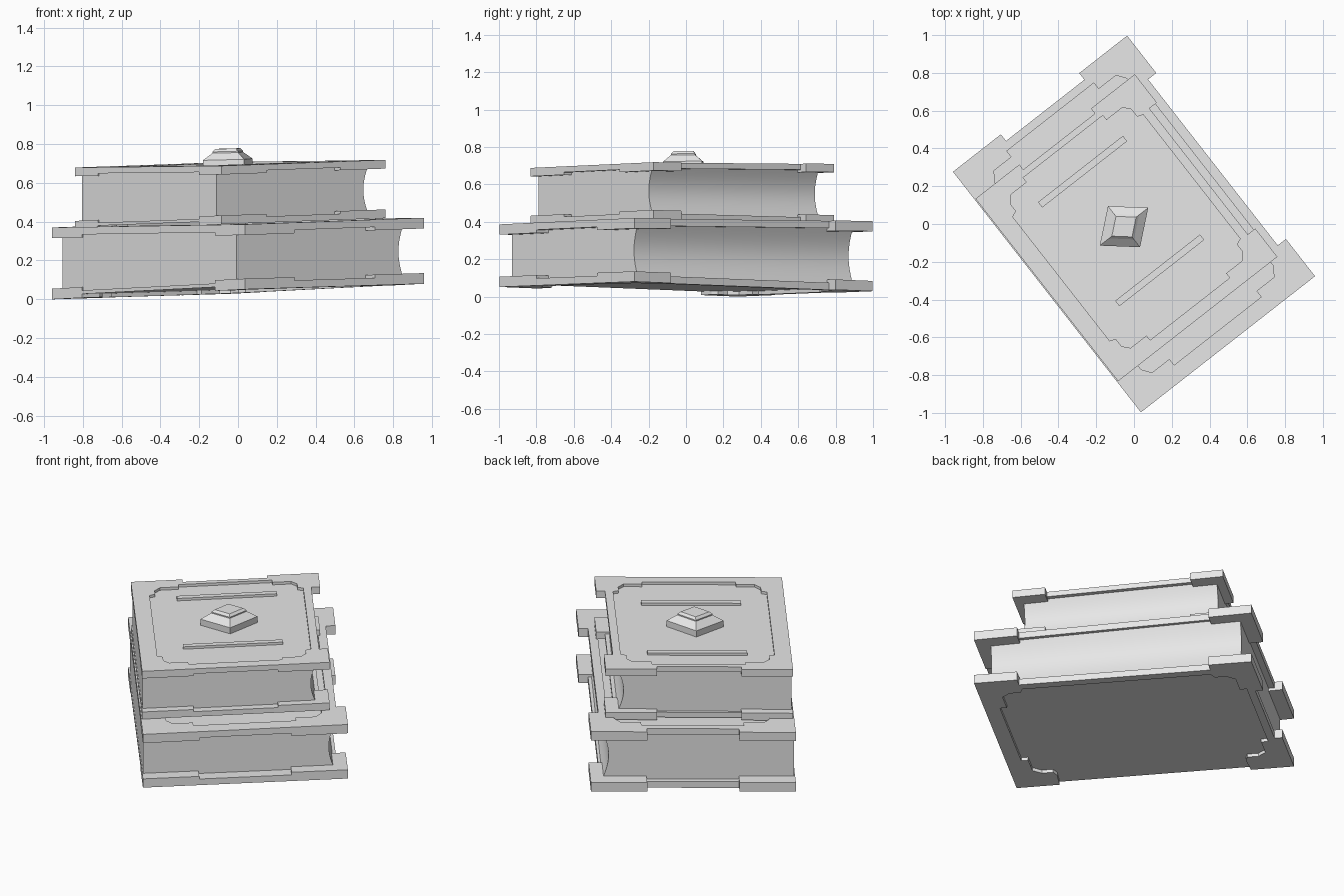
import bpy
import bmesh
import math
from mathutils import Matrix

if "Cube" in bpy.data.objects:
    bpy.data.objects.remove(bpy.data.objects["Cube"])

grey = bpy.data.materials.new("light_grey")
grey.use_nodes = True
grey.diffuse_color = (0.8, 0.8, 0.8, 1)
grey.node_tree.nodes["Principled BSDF"].inputs["Base Color"].default_value = (0.8, 0.8, 0.8, 1)

TURN = math.radians(38)
UX, UY = math.cos(TURN), math.sin(TURN)


def placed(center, z, slope):
    """Turn to the books' heading and lean along a gentle slope."""
    (cx, cy), (sx, sy) = center, slope
    return Matrix(((UX, -UY, 0, cx), (UY, UX, 0, cy),
                   (sx * UX + sy * UY, sy * UX - sx * UY, 1, z + sx * cx + sy * cy),
                   (0, 0, 0, 1)))


def finish(name, bm, matrix):
    bmesh.ops.recalc_face_normals(bm, faces=bm.faces[:])
    mesh = bpy.data.meshes.new(name)
    bm.to_mesh(mesh)
    bm.free()
    mesh.transform(matrix)
    mesh.materials.append(grey)
    obj = bpy.data.objects.new(name, mesh)
    bpy.context.collection.objects.link(obj)
    return obj


def add_slab(bm, loops, half, low, high):
    """Extrude flat outlines; a second outline makes a hole."""
    edges = []
    for loop in loops:
        vs = [bm.verts.new((u * half[0], v * half[1], low)) for u, v in loop]
        edges += [bm.edges.new((vs[i - 1], vs[i])) for i in range(len(vs))]
    filled = bmesh.ops.triangle_fill(bm, edges=edges, use_beauty=True, use_dissolve=False)
    faces = [g for g in filled["geom"] if isinstance(g, bmesh.types.BMFace)]
    new = bmesh.ops.extrude_face_region(bm, geom=faces, use_keep_orig=True)
    up = [g for g in new["geom"] if isinstance(g, bmesh.types.BMVert)]
    bmesh.ops.translate(bm, verts=up, vec=(0, 0, high - low))


def rect(u0, u1, v0, v1):
    return [(u0, v0), (u1, v0), (u1, v1), (u0, v1)]


# Cover outline, notched on the fore edge and on one end
OUTLINE = [(-1, -.69), (-1, -1), (1, -1), (1, -.69), (.906, -.69), (.906, .69),
           (1, .69), (1, 1), (.45, 1), (.45, .945), (-.45, .945), (-.45, 1),
           (-1, 1), (-1, .69)]

# Sunken panel with stepped corners, mirrored from one quarter
QUARTER = [(.82, .68), (.76, .70), (.76, .78), (.70, .84), (.50, .84), (.50, .89)]
PANEL = ([(-u, -v) for u, v in QUARTER] + [(u, -v) for u, v in reversed(QUARTER)]
         + QUARTER + [(-u, v) for u, v in reversed(QUARTER)])


def cover(name, center, half, z, slope, thick, side):
    def level(t):
        return side * (t - 1) * thick

    bm = bmesh.new()
    # Thin board
    add_slab(bm, [OUTLINE], half, level(.3), level(.64))
    # Raised rim, open along the spine underneath
    rim = [OUTLINE, PANEL] if side > 0 else [OUTLINE + PANEL[::-1]]
    add_slab(bm, rim, half, level(.64), level(1))
    # Corner pads on the page side
    for u in (-1, 1):
        for v in (-1, 1):
            pad = rect(*sorted((u, u * .45)), *sorted((v, v * .69)))
            add_slab(bm, [pad], half, level(0), level(.3))
    return finish(name, bm, placed(center, z, slope))


def pages(name, center, half, inset, low, high, slope):
    """Page block with a hollow, smoothly shaded fore edge."""
    bm = bmesh.new()
    back, front, depth, steps = -half[0] + .006, half[0] - .07, .035, 12
    profile = [(back, high), (back, low)]
    for i in range(steps + 1):
        f = i / steps
        profile.append((front - depth * math.sin(math.pi * f), low + (high - low) * f))
    end = half[1] - inset
    a = [bm.verts.new((u, -end, z)) for u, z in profile]
    b = [bm.verts.new((u, end, z)) for u, z in profile]
    bm.faces.new(a)
    bm.faces.new(b[::-1])
    for i in range(len(a)):
        face = bm.faces.new((a[i - 1], a[i], b[i], b[i - 1]))
        face.smooth = i > 2
    return finish(name, bm, placed(center, 0, slope))


# Lower book
LOW, LOW_HALF = (0, 0), (.585, .808)
cover("lower_book_bottom_cover", LOW, LOW_HALF, .04, (.039, -.01), .055, -1)
cover("lower_book_top_cover", LOW, LOW_HALF, .395, (.029, .01), .055, 1)
pages("lower_book_pages", LOW, LOW_HALF, .08, .07, .367, (.034, 0))

# Upper book
TOP, TOP_HALF, LEAN = (-.04, -.02), (.535, .613), (.027, .012)
cover("upper_book_bottom_cover", TOP, TOP_HALF, .39, (.037, 0), .045, -1)
cover("upper_book_top_cover", TOP, TOP_HALF, .70, LEAN, .045, 1)
pages("upper_book_pages", TOP, TOP_HALF, .05, .413, .678, (.032, .006))

# Raised bars on the upper panel
FLOOR = .684
for name, v in (("back_bar", .377), ("front_bar", -.286)):
    bm = bmesh.new()
    add_slab(bm, [rect(-.285, .285, v - .018, v + .018)], (1, 1), -.004, .015)
    finish(name, bm, placed(TOP, FLOOR, LEAN))

# Faceted four-sided gem
bm = bmesh.new()
rings = []
for scale, z in ((1, -.004), (1, .038), (.62, .073), (.62, .08), (.5, .094)):
    rings.append([bm.verts.new((.163 * scale * u, .138 * scale * v, z))
                  for u, v in ((1, 0), (0, 1), (-1, 0), (0, -1))])
for lower, upper in zip(rings, rings[1:]):
    for i in range(4):
        bm.faces.new((lower[i - 1], lower[i], upper[i], upper[i - 1]))
bm.faces.new(rings[0][::-1])
bm.faces.new(rings[-1])
finish("gem", bm, placed((-.053, -.014), FLOOR, LEAN))
